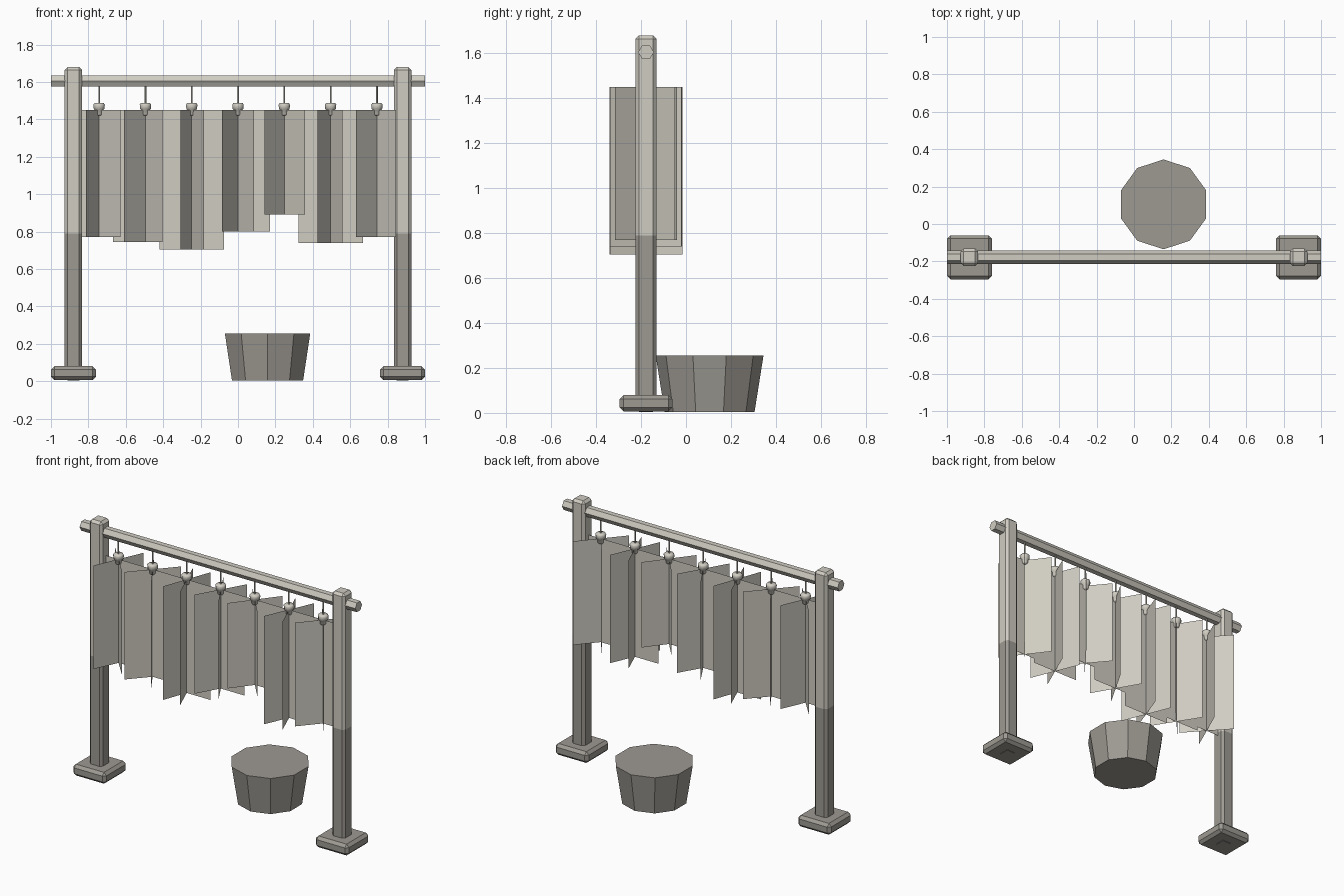
import bpy, bmesh, math
from mathutils import Matrix, Vector

if "Cube" in bpy.data.objects:
    bpy.data.objects.remove(bpy.data.objects["Cube"])


def material(name, rgb):
    m = bpy.data.materials.new(name)
    m.diffuse_color = (*rgb, 1)
    m.use_nodes = True
    m.node_tree.nodes["Principled BSDF"].inputs["Base Color"].default_value = m.diffuse_color
    return m


PALE = material("pale_straw_grey", (0.63, 0.605, 0.54))
DARK = material("dark_wood_grey", (0.34, 0.322, 0.29))
RACK_Y = -0.178


def finish(bm, name, *mats):
    me = bpy.data.meshes.new(name)
    bm.to_mesh(me)
    bm.free()
    for m in mats:
        me.materials.append(m)
    ob = bpy.data.objects.new(name, me)
    bpy.context.collection.objects.link(ob)
    return ob


def bevelled_box(center, size, bevel):
    bm = bmesh.new()
    bmesh.ops.create_cube(bm, size=1)
    for v in bm.verts:
        v.co = Vector(center) + Vector([a * b for a, b in zip(v.co, size)])
    bmesh.ops.bevel(bm, geom=bm.edges[:], offset=bevel, segments=1, affect='EDGES')
    return bm


def lathe(name, x, y, profile, sides, mat, start=0.0, smooth=False):
    """Closed solid from (radius, z) rings, bottom to top."""
    bm = bmesh.new()
    rings = [[bm.verts.new((x + r * math.cos(start + math.tau * i / sides),
                            y + r * math.sin(start + math.tau * i / sides), z))
              for i in range(sides)] for r, z in profile]
    for a, b in zip(rings, rings[1:]):
        for i in range(sides):
            j = (i + 1) % sides
            bm.faces.new((a[i], a[j], b[j], b[i]))
    bm.faces.new(rings[0][::-1])
    bm.faces.new(rings[-1])
    for f in bm.faces:
        f.smooth = smooth
    return finish(bm, name, mat)


# Posts (dark lower half, pale upper half) and their feet
for side, sx in (("left", -1), ("right", 1)):
    bm = bevelled_box((sx * 0.88, RACK_Y, 0.842), (0.094, 0.094, 1.676), 0.016)
    bmesh.ops.bisect_plane(bm, geom=bm.verts[:] + bm.edges[:] + bm.faces[:],
                           plane_co=(0, 0, 0.79), plane_no=(0, 0, 1))
    for f in bm.faces:
        f.material_index = 0 if f.calc_center_median().z > 0.79 else 1
    finish(bm, side + "_post", PALE, DARK)
    bm = bevelled_box((sx * 0.88, RACK_Y, 0.043), (0.24, 0.235, 0.074), 0.018)
    finish(bm, side + "_foot", DARK)

# Hexagonal top rail
rail = lathe("top_rail", 0, 0, [(0.035, -1), (0.035, 1)], 6, PALE, math.pi / 2)
rail.data.transform(Matrix.Translation((0, RACK_Y, 1.605)) @ Matrix.Rotation(math.pi / 2, 4, 'Y'))

# Hanging bundles: string, knot and three crossed leaf sheets
# (bottom height, angles of the two sheets that cross the long one)
bundles = [(0.77, 48, 114), (0.745, 58, 132), (0.705, 68, 110), (0.80, 60, 120),
           (0.89, 50, 128), (0.74, 68, 114), (0.77, 53, 131)]
for n, (bottom, right, left) in enumerate(bundles):
    x = (n - 3) * 0.2475
    tag = str(n + 1)
    lathe("string_" + tag, x, RACK_Y, [(0.005, 1.47), (0.005, 1.59)], 5, PALE)
    lathe("knot_" + tag, x, RACK_Y,
          [(0.015, 1.42), (0.021, 1.428), (0.023, 1.448), (0.031, 1.456),
           (0.033, 1.478), (0.027, 1.487)], 8, PALE, math.pi / 8, True)
    bm = bmesh.new()
    for angle in (0, right, left):
        a = -math.radians(angle)
        dx, dy = 0.172 * math.cos(a), 0.172 * math.sin(a)
        bm.faces.new([bm.verts.new((x + s * dx, RACK_Y + s * dy, z))
                      for s, z in ((1, bottom), (-1, bottom), (-1, 1.45), (1, 1.45))])
    finish(bm, "leaf_bundle_" + tag, PALE)

# Ten-sided tub behind the rack
lathe("tub", 0.158, 0.105, [(0.2, 0.004), (0.24, 0.256)], 10, DARK, math.pi / 2)
